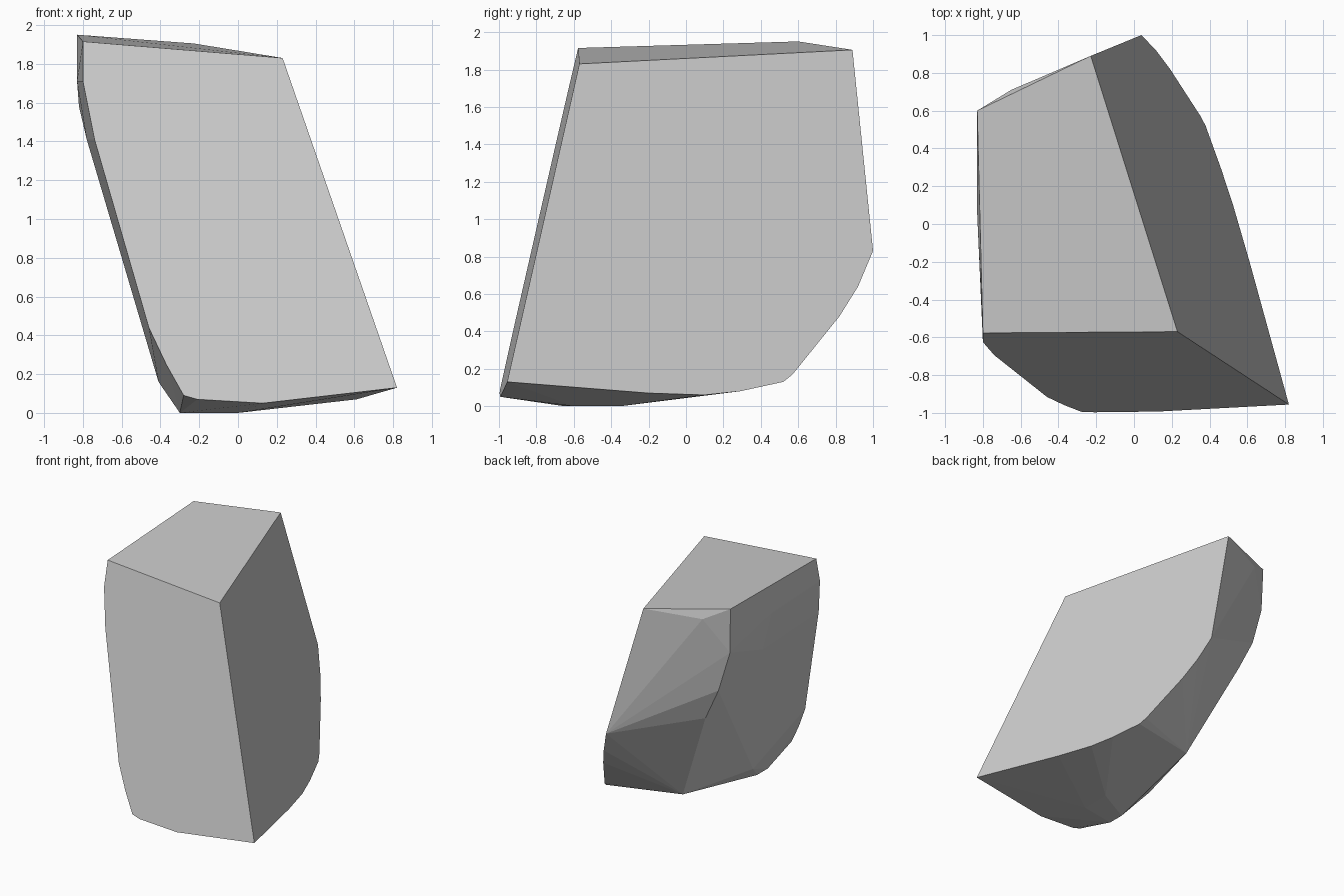
import bpy
import bmesh
from math import radians

default_cube = bpy.data.objects.get("Cube")
if default_cube:
    bpy.data.objects.remove(default_cube, do_unlink=True)


def on_front(x, z):
    """Place an outline point on the flat leaning front face."""
    return (x, -0.57 + 0.026 * (x - 0.23) + 0.236 * (z - 1.83), z)


def on_side(y, z):
    """Place an outline point on the flat leaning +x face."""
    return (0.23 - 0.3 * (y + 0.57) - 0.28 * (z - 1.83), y, z)


# Outline of the front cut, from the top corner down its curved edge
front_outline = [
    (0.23, 1.83), (-0.8, 1.915), (-0.8, 1.71), (-0.74, 1.41), (-0.46, 0.44),
    (-0.37, 0.25), (-0.28, 0.09), (-0.21, 0.07), (0.13, 0.05), (0.82, 0.13),
]

# Outline of the side cut, from the top back corner down to the base
side_outline = [
    (0.89, 1.905), (1, 0.83), (0.92, 0.64), (0.82, 0.48), (0.57, 0.17),
    (0.52, 0.13), (0.29, 0.08), (0.1, 0.06), (-0.2, 0.07),
]

# Rough ridge between the back and the -x side
back_ridge = [
    (-0.83, 0.6, 1.95), (-0.65, 0.71, 1.86), (-0.82, 0.59, 1.58),
    (-0.72, 0.6, 1.24), (-0.59, 0.586, 0.97), (-0.23, 0.37, 0.155),
]

# Gentle bulge of the -x side
flank = [(-0.83, 0.05, 1.71), (-0.78, 0.1, 1.41), (-0.41, -0.3, 0.16)]

# Small resting patch underneath
base = [(-0.3, -0.51, 0), (-0.3, -0.65, 0), (0, -0.35, 0), (0, -0.6, 0)]

# Wrap all outlines in one faceted solid
bm = bmesh.new()
points = [on_front(*p) for p in front_outline]
points += [on_side(*p) for p in side_outline]
points += back_ridge + flank + base
for point in points:
    bm.verts.new(point)
hull = bmesh.ops.convex_hull(bm, input=list(bm.verts))
loose = {v for v in hull["geom_interior"] + hull["geom_unused"]
         if isinstance(v, bmesh.types.BMVert) and not v.link_faces}
bmesh.ops.delete(bm, geom=list(loose), context="VERTS")

# Merge the triangles of each flat cut into a single face
bmesh.ops.dissolve_limit(bm, angle_limit=radians(1), verts=list(bm.verts),
                         edges=list(bm.edges))
bmesh.ops.recalc_face_normals(bm, faces=list(bm.faces))
mesh = bpy.data.meshes.new("stone_fragment")
bm.to_mesh(mesh)
bm.free()

# Plain grey stone
grey = bpy.data.materials.new("stone_grey")
grey.use_nodes = True
colour = (0.6, 0.6, 0.6, 1)
grey.diffuse_color = colour
for node in grey.node_tree.nodes:
    if node.type == "BSDF_PRINCIPLED":
        node.inputs["Base Color"].default_value = colour
mesh.materials.append(grey)

stone = bpy.data.objects.new("stone_fragment", mesh)
bpy.context.collection.objects.link(stone)
